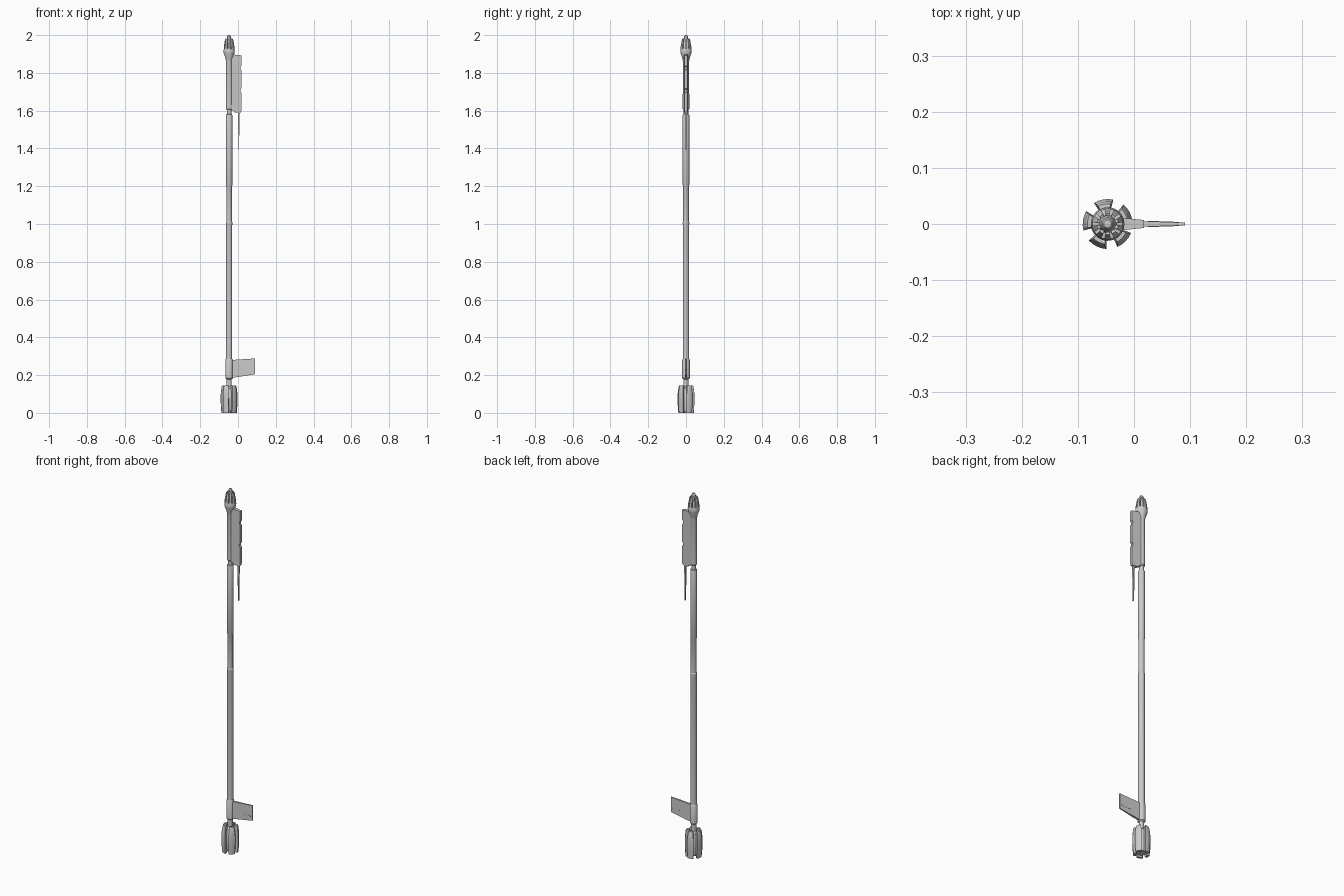
import bpy, bmesh
from math import sin, cos, pi, radians

if "Cube" in bpy.data.objects:
    bpy.data.objects.remove(bpy.data.objects["Cube"])

AX = -0.047  # staff axis in x


def finish(bm, name, smooth=True):
    bmesh.ops.recalc_face_normals(bm, faces=bm.faces)
    me = bpy.data.meshes.new(name)
    bm.to_mesh(me)
    bm.free()
    ob = bpy.data.objects.new(name, me)
    bpy.context.collection.objects.link(ob)
    if smooth:
        bpy.ops.object.select_all(action='DESELECT')
        ob.select_set(True)
        bpy.context.view_layer.objects.active = ob
        bpy.ops.object.shade_smooth_by_angle(angle=radians(30))
    return ob


def lathe(name, profile, sides=16):
    """Closed turned part from (radius, z) pairs."""
    bm = bmesh.new()
    rings = [[bm.verts.new((AX + r * cos(2 * pi * i / sides), r * sin(2 * pi * i / sides), z))
              for i in range(sides)] for r, z in profile]
    for a, b in zip(rings, rings[1:]):
        for i in range(sides):
            j = (i + 1) % sides
            bm.faces.new((a[i], a[j], b[j], b[i]))
    bm.faces.new(rings[0])
    bm.faces.new(rings[-1])
    return finish(bm, name)


def segments(name, count, start, width, section, steps=4):
    """Ring of arc segments; section is a closed list of (radius, z, width factor)."""
    bm = bmesh.new()
    for k in range(count):
        mid = radians(start + 360 * k / count)
        rows = []
        for s in range(steps + 1):
            t = radians(width) * (s / steps - 0.5)
            rows.append([bm.verts.new((AX + r * cos(mid + t * w), r * sin(mid + t * w), z))
                         for r, z, w in section])
        n = len(section)
        for a, b in zip(rows, rows[1:]):
            for i in range(n):
                j = (i + 1) % n
                bm.faces.new((a[i], a[j], b[j], b[i]))
        bm.faces.new(rows[0])
        bm.faces.new(rows[-1])
    return finish(bm, name)


def plate(name, outline, xa, ha, xb, hb):
    """Flat (x, z) outline whose half thickness runs from ha at xa to hb at xb."""
    def half(x):
        return ha + (hb - ha) * (x - xa) / (xb - xa)
    bm = bmesh.new()
    front = [bm.verts.new((x, -half(x), z)) for x, z in outline]
    back = [bm.verts.new((x, half(x), z)) for x, z in outline]
    bm.faces.new(front)
    bm.faces.new(back)
    for i in range(len(outline)):
        j = (i + 1) % len(outline)
        bm.faces.new((front[i], front[j], back[j], back[i]))
    return finish(bm, name, False)


# Shaft with grip, necks and collars
lathe("shaft", [(0.013, 0.13), (0.013, 0.178), (0.0165, 0.18), (0.0165, 0.995), (0.0175, 1.0),
                (0.0175, 1.008), (0.015, 1.012), (0.015, 1.2), (0.0175, 1.206),
                (0.0175, 1.575), (0.016, 1.58), (0.012, 1.582), (0.012, 1.61)])
lathe("lower_collar", [(0.017, 0.18), (0.020, 0.184), (0.020, 0.28), (0.017, 0.286)])
lathe("upper_sleeve", [(0.014, 1.605), (0.0175, 1.61), (0.0165, 1.875), (0.019, 1.885)])

# Foot: core with five curved fins
lathe("foot_core", [(0.025, 0.008), (0.030, 0.02), (0.030, 0.10), (0.024, 0.13), (0.013, 0.14)])
segments("foot_fins", 5, 28, 46,
         [(0.027, 0, 1), (0.041, 0, 1), (0.0445, 0.05, 1), (0.0445, 0.10, 1),
          (0.040, 0.138, 0.85), (0.036, 0.146, 0.8), (0.022, 0.146, 0.8), (0.022, 0.10, 1)])

# Lower flap with an engraved corner on both sides
plate("lower_flap", [(-0.035, 0.186), (0.0, 0.19), (0.091, 0.205), (0.091, 0.288),
                     (-0.035, 0.280)], -0.03, 0.0065, 0.091, 0.0025)
plate("flap_trim", [(0.024, 0.224), (0.08, 0.224), (0.08, 0.229), (0.029, 0.229),
                    (0.029, 0.27), (0.024, 0.27)], -0.03, 0.0075, 0.091, 0.0033)

# Upper blade with notches in its outer edge, plus a hanging spike
plate("upper_blade", [(-0.035, 1.60), (-0.024, 1.60), (-0.018, 1.59), (0.014, 1.59),
                      (0.018, 1.60), (0.018, 1.695), (0.012, 1.70), (0.012, 1.712),
                      (0.018, 1.717), (0.018, 1.815), (0.013, 1.82), (0.013, 1.832),
                      (0.018, 1.837), (0.018, 1.893), (-0.028, 1.897), (-0.035, 1.885)],
      -0.03, 0.012, 0.018, 0.007)
plate("blade_spike", [(0.0035, 1.395), (0.0055, 1.395), (0.008, 1.56), (0.010, 1.60),
                      (-0.002, 1.60), (0.0, 1.56)], -0.002, 0.005, 0.010, 0.004)

# Head: flared cup, ring of prongs, central tip
lathe("head_cup", [(0.017, 1.865), (0.020, 1.88), (0.029, 1.905), (0.030, 1.918),
                   (0.027, 1.928), (0.018, 1.93)], 20)
segments("head_prongs", 10, 18, 24,
         [(0.017, 1.90, 1), (0.029, 1.915, 1), (0.028, 1.94, 1), (0.022, 1.975, 1),
          (0.019, 1.981, 0.9), (0.014, 1.979, 0.9), (0.015, 1.94, 1)], 2)
lathe("head_core", [(0.017, 1.91), (0.016, 1.95), (0.012, 1.965), (0.012, 1.982),
                    (0.010, 1.985), (0.010, 1.994), (0.007, 1.999), (0.003, 2.0)], 12)
